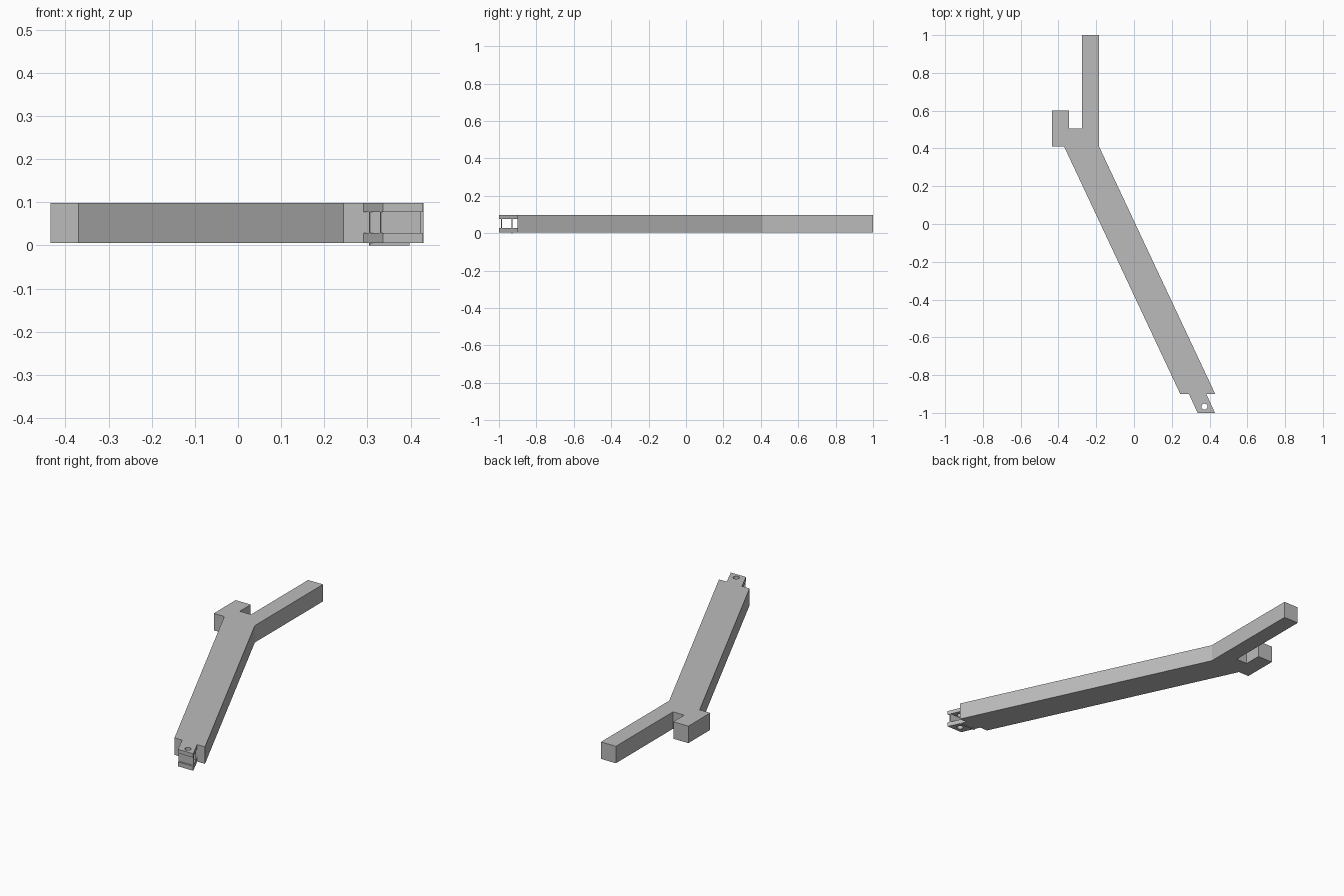
import bpy
import bmesh
from math import cos, sin, tau

cube = bpy.data.objects.get("Cube")
if cube:
    bpy.data.objects.remove(cube, do_unlink=True)

grey = bpy.data.materials.new("plain grey")
grey.use_nodes = True
colour = (0.5, 0.5, 0.5, 1)
grey.diffuse_color = colour
grey.node_tree.nodes["Principled BSDF"].inputs["Base Color"].default_value = colour


def prism(name, loops, bottom, top):
    """Extrude an outline, with any further loops as holes, from bottom to top."""
    bm = bmesh.new()
    edges = []
    for loop in loops:
        verts = [bm.verts.new((x, y, bottom)) for x, y in loop]
        edges += [bm.edges.new((v, verts[i - 1])) for i, v in enumerate(verts)]
    bmesh.ops.triangle_fill(bm, edges=edges, use_beauty=True, use_dissolve=False)
    result = bmesh.ops.extrude_face_region(bm, geom=bm.faces[:])
    for v in result["geom"]:
        if isinstance(v, bmesh.types.BMVert):
            v.co.z = top
    bmesh.ops.recalc_face_normals(bm, faces=bm.faces[:])
    mesh = bpy.data.meshes.new(name)
    bm.to_mesh(mesh)
    bm.free()
    mesh.materials.append(grey)
    obj = bpy.data.objects.new(name, mesh)
    bpy.context.collection.objects.link(obj)
    return obj


BASE, TOP = 0.005, 0.098
BACK, FRONT = -0.9, -1.0

# Bent arm with the hooked stub beside its straight end
arm = [(-0.275, 1), (-0.185, 1), (-0.185, 0.41), (0.43, BACK), (0.245, BACK),
       (-0.37, 0.41), (-0.434, 0.41), (-0.434, 0.6), (-0.343, 0.6),
       (-0.343, 0.505), (-0.275, 0.505)]
prism("arm", [arm], BASE, TOP)


# Slanted fork: a strip across it between two depths
def fork_strip(near, far):
    left = lambda y: 0.291 + (BACK - y) * 0.455
    return [(left(far), far), (left(far) + 0.092, far),
            (left(near) + 0.092, near), (left(near), near)]


# Two prongs, each with a round pin hole
hole = [(0.373 + 0.016 * cos(tau * i / 20), -0.967 + 0.016 * sin(tau * i / 20))
        for i in range(20)]
for name, low, high in (("lower_prong", BASE, 0.029), ("upper_prong", 0.077, TOP)):
    prism(name, [fork_strip(FRONT, BACK), hole], low, high)

# Thin webs joining the prongs
prism("front_web", [fork_strip(-0.99, -0.985)], 0.029, 0.077)
prism("rear_web", [fork_strip(-0.933, -0.927)], 0, 0.077)
